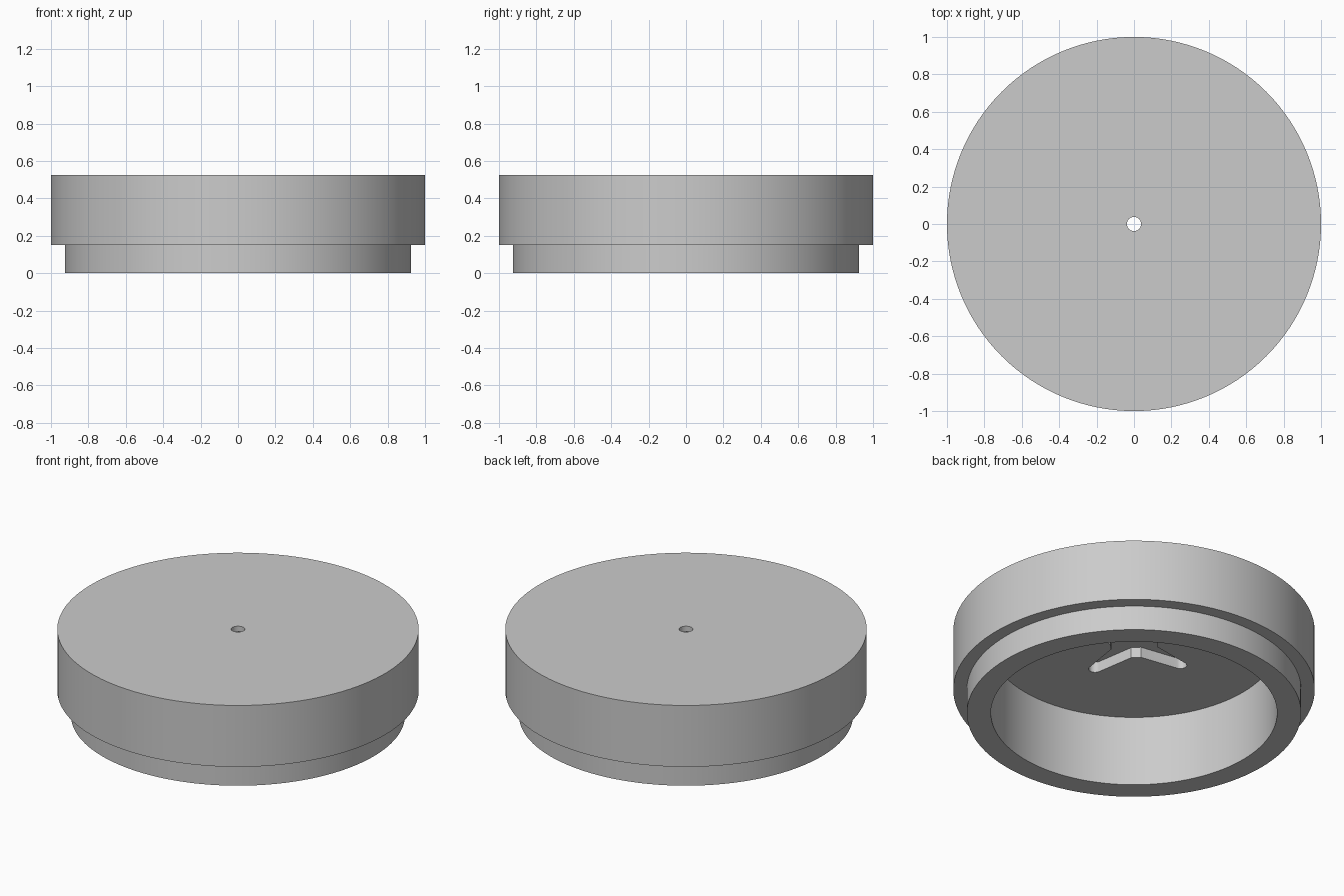
import bpy, bmesh
from math import cos, sin, pi, radians
from mathutils import Matrix, Vector

cube = bpy.data.objects.get("Cube")
if cube:
    bpy.data.objects.remove(cube)

TOP, LIP, CEILING = 0.525, 0.15, 0.43
SEGMENTS = 128

grey = bpy.data.materials.new("plain grey")
grey.use_nodes = True
colour = (0.6, 0.6, 0.6, 1)
grey.diffuse_color = colour
grey.node_tree.nodes["Principled BSDF"].inputs["Base Color"].default_value = colour


def finish(name, bm):
    bmesh.ops.recalc_face_normals(bm, faces=bm.faces)
    mesh = bpy.data.meshes.new(name)
    bm.to_mesh(mesh)
    bm.free()
    mesh.materials.append(grey)
    obj = bpy.data.objects.new(name, mesh)
    bpy.context.collection.objects.link(obj)
    return obj


def lathe(name, profile):
    """Spin a profile of (radius, z) around the vertical axis."""
    bm = bmesh.new()
    verts = [bm.verts.new((r, 0, z)) for r, z in profile]
    edges = [bm.edges.new(pair) for pair in zip(verts, verts[1:])]
    bmesh.ops.spin(bm, geom=verts + edges, cent=(0, 0, 0), axis=(0, 0, 1),
                   angle=2 * pi, steps=SEGMENTS, use_duplicate=False)
    bmesh.ops.remove_doubles(bm, verts=bm.verts, dist=0.0001)
    return finish(name, bm)


def prism(name, outline, z0, z1):
    """Raise a flat outline into a solid."""
    bm = bmesh.new()
    face = bm.faces.new([bm.verts.new((x, y, z0)) for x, y in outline])
    raised = bmesh.ops.extrude_face_region(bm, geom=[face])["geom"]
    bmesh.ops.translate(bm, vec=(0, 0, z1 - z0),
                        verts=[v for v in raised if isinstance(v, bmesh.types.BMVert)])
    return finish(name, bm)


def cut(obj, cutter):
    mod = obj.modifiers.new(cutter.name, "BOOLEAN")
    mod.operation = "DIFFERENCE"
    mod.solver = "EXACT"
    mod.object = cutter
    cutter.hide_render = True
    cutter.hide_set(True)


# Stepped cap, hollow underneath
cap = lathe("stepped_cap", [
    (0, TOP), (1, TOP), (1, LIP), (0.925, LIP), (0.925, 0),
    (0.792, 0), (0.792, CEILING), (0, CEILING)])

# Four tapered, round-ended arms sunk into the ceiling
tip_radius, tip_centre = 0.036, 0.335
arm = [Vector((0.11, -0.072))]
for i in range(13):
    a = radians(-80 + i * 160 / 12)
    arm.append(Vector((tip_centre + tip_radius * cos(a), tip_radius * sin(a))))
arm.append(Vector((0.11, 0.072)))
star = [Matrix.Rotation(k * pi / 2, 2) @ p for k in range(4) for p in arm]
cut(cap, prism("cross_recess_cutter", star, CEILING - 0.05, CEILING + 0.064))

# Centre screw hole through the top
circle = [(0.038 * cos(2 * pi * i / 32), 0.038 * sin(2 * pi * i / 32)) for i in range(32)]
cut(cap, prism("screw_hole_cutter", circle, CEILING - 0.1, TOP + 0.1))

# Smooth round walls, crisp rims
bpy.ops.object.select_all(action="DESELECT")
cap.select_set(True)
bpy.context.view_layer.objects.active = cap
for mod in list(cap.modifiers):
    bpy.ops.object.modifier_apply(modifier=mod.name)
for helper in [o for o in bpy.data.objects if o.name.endswith("_cutter")]:
    bpy.data.objects.remove(helper)
bpy.ops.object.shade_smooth_by_angle(angle=radians(30))
